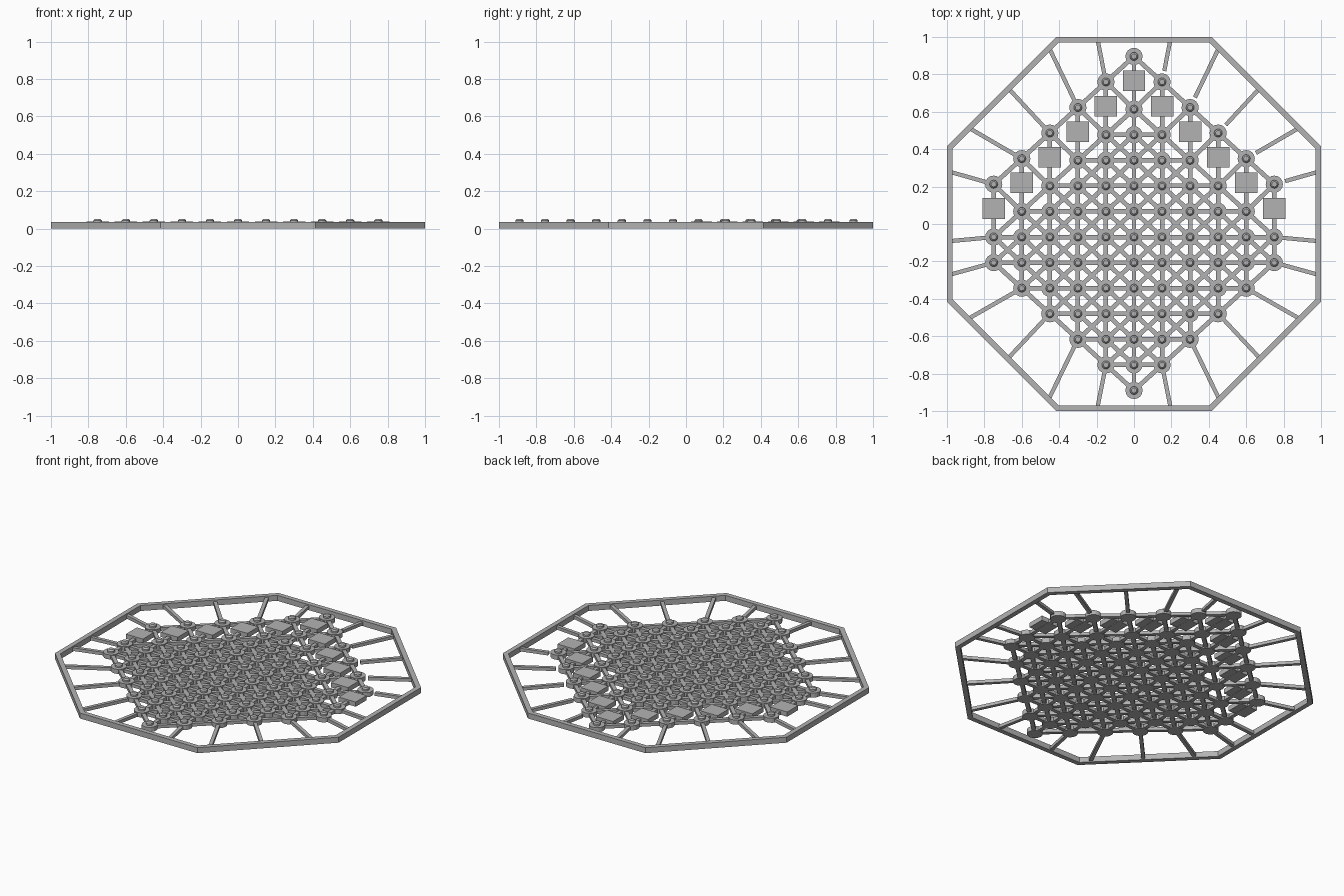
import bpy, bmesh, math
from mathutils import Vector, Matrix

cube = bpy.data.objects.get("Cube")
if cube:
    bpy.data.objects.remove(cube)

grey = bpy.data.materials.new("plain grey")
grey.use_nodes = True
COLOUR = (0.45, 0.45, 0.45, 1)
grey.diffuse_color = COLOUR
grey.node_tree.nodes["Principled BSDF"].inputs["Base Color"].default_value = COLOUR

DX, DY = 0.15, 0.1367


def finish(bm, name):
    mesh = bpy.data.meshes.new(name)
    bm.to_mesh(mesh)
    bm.free()
    mesh.materials.append(grey)
    obj = bpy.data.objects.new(name, mesh)
    bpy.context.collection.objects.link(obj)
    return obj


def box(bm, centre, size, angle=0):
    m = (Matrix.Translation(centre) @ Matrix.Rotation(angle, 4, 'Z')
         @ Matrix.Diagonal((*size, 1)))
    bmesh.ops.create_cube(bm, size=1, matrix=m)


def bar(bm, a, b, width, z0, z1):
    d = b - a
    mid = (a + b) / 2
    box(bm, (mid.x, mid.y, (z0 + z1) / 2), (d.length, width, z1 - z0),
        math.atan2(d.y, d.x))


def disc(bm, p, r0, r1, z0, z1, sides):
    bmesh.ops.create_cone(bm, cap_ends=True, segments=sides, radius1=r0, radius2=r1,
                          depth=z1 - z0,
                          matrix=Matrix.Translation((p.x, p.y, (z0 + z1) / 2)))


# Lattice points: each column has an outer node, a pad, then regular nodes
nodes, pads = {}, {}
for col in range(-5, 6):
    k = abs(col)
    for row in range(k, 14 - k):
        p = Vector((col * DX, -0.89 + row * DY))
        if row == 12 - k:
            pads[col, row] = p + Vector((0, 0.016))
        else:
            nodes[col, row] = p + Vector((0, 0.009 if row == 13 - k else 0))

# Octagonal rim with mitred corners
bm = bmesh.new()
rings = []
for apothem, z in ((0.99, 0), (0.99, 0.035), (0.96, 0.035), (0.96, 0)):
    r = (apothem + 0.01) / math.cos(math.pi / 8)
    rings.append([bm.verts.new((r * math.cos(a), r * math.sin(a), z))
                  for a in ((i + 0.5) * math.pi / 4 for i in range(8))])
for a, b in zip(rings, rings[1:] + rings[:1]):
    for i in range(8):
        j = (i + 1) % 8
        bm.faces.new((a[i], a[j], b[j], b[i]))
bmesh.ops.recalc_face_normals(bm, faces=bm.faces)
finish(bm, "octagonal_rim")

# Struts joining neighbouring nodes
bm = bmesh.new()
for (col, row), p in nodes.items():
    for step in ((1, 0), (0, 1), (1, 1), (1, -1)):
        q = nodes.get((col + step[0], row + step[1]))
        if q:
            bar(bm, p, q, 0.024, 0.008, 0.028)
for (col, row), p in pads.items():
    bar(bm, nodes[col, row - 1], nodes[col, row + 1], 0.024, 0.008, 0.028)
finish(bm, "lattice_struts")

# Round node plates and their chamfered studs
plates, studs = bmesh.new(), bmesh.new()
for p in nodes.values():
    disc(plates, p, 0.046, 0.046, 0.004, 0.033, 16)
    disc(studs, p, 0.022, 0.022, 0.033, 0.044, 16)
    disc(studs, p, 0.022, 0.014, 0.044, 0.052, 16)
finish(plates, "node_plates")
finish(studs, "node_studs")

# Rectangular pads along the back edges
bm = bmesh.new()
for p in pads.values():
    box(bm, (p.x, p.y, 0.024), (0.12, 0.11, 0.03))
finish(bm, "rectangular_pads")

# Radial spokes from the outer nodes to the rim
bm = bmesh.new()
for (col, row), p in nodes.items():
    k = abs(col)
    if k and (row in (k, 13 - k) or (k == 5 and row == 6)):
        d = p.normalized()
        reach = max(abs(d.x), abs(d.y), (abs(d.x) + abs(d.y)) / math.sqrt(2))
        gap = 0.06 if p.x > 0 and p.y > 0.2 else 0.04
        bar(bm, p + d * gap, d * (0.98 / reach), 0.022, 0.006, 0.026)
finish(bm, "radial_spokes")
